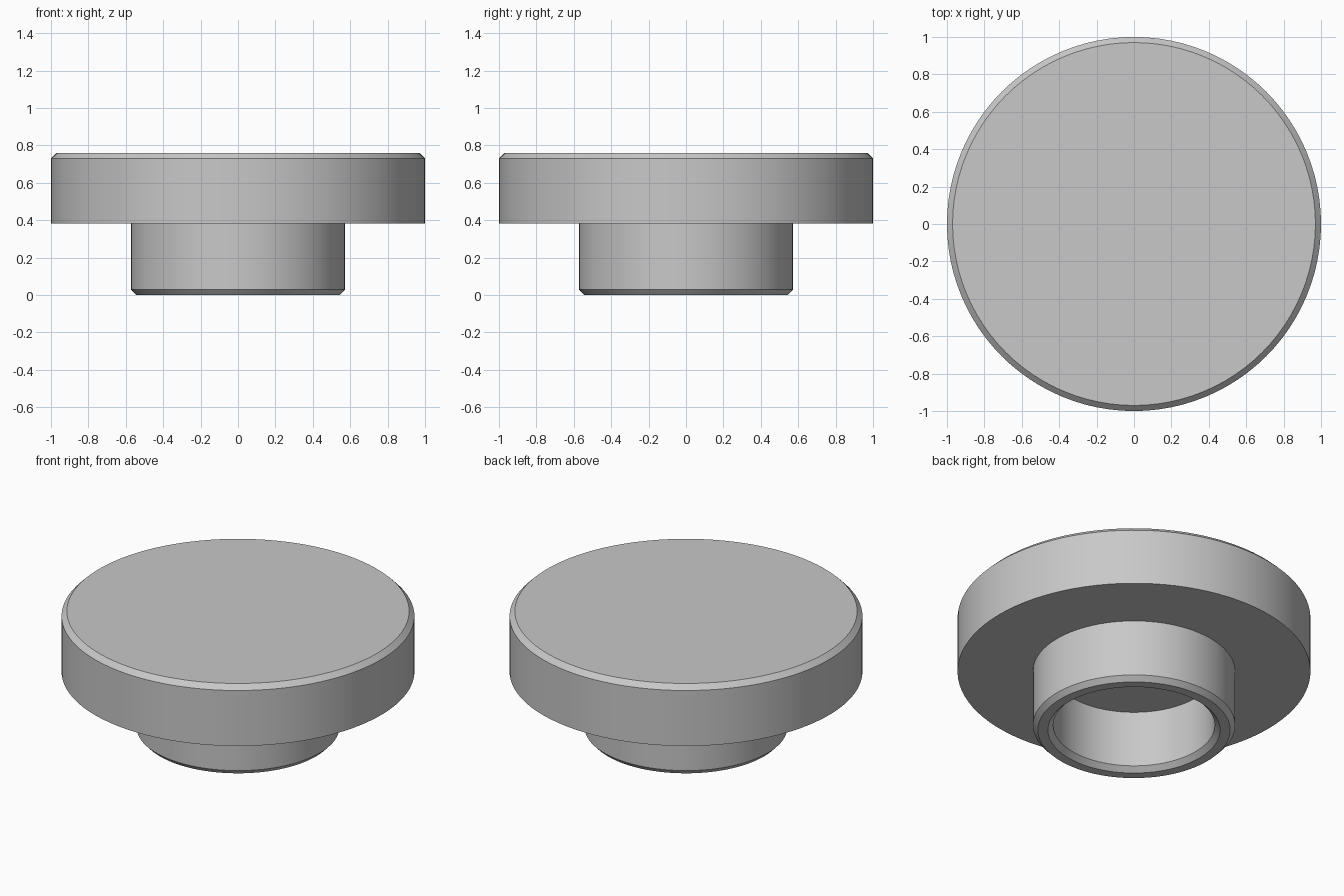
import bpy, bmesh, math

if "Cube" in bpy.data.objects:
    bpy.data.objects.remove(bpy.data.objects["Cube"])

grey = bpy.data.materials.new("plain_grey")
grey.diffuse_color = (0.58, 0.58, 0.58, 1)
grey.use_nodes = True
grey.node_tree.nodes["Principled BSDF"].inputs["Base Color"].default_value = grey.diffuse_color

# Half cross-section (radius, height): cap top, cap wall, stem, hollow bore
profile = [(0, 0.76), (0.97, 0.76), (1.0, 0.73), (1.0, 0.383),
           (0.573, 0.383), (0.573, 0.03), (0.545, 0), (0.488, 0),
           (0.458, 0.03), (0.458, 0.38), (0, 0.38)]

# Spin the section around the z axis
bm = bmesh.new()
verts = [bm.verts.new((r, 0, z)) for r, z in profile]
edges = [bm.edges.new(pair) for pair in zip(verts, verts[1:])]
bmesh.ops.spin(bm, geom=verts + edges, cent=(0, 0, 0), axis=(0, 0, 1),
               angle=math.tau, steps=96, use_merge=True)
bmesh.ops.remove_doubles(bm, verts=bm.verts, dist=1e-4)
bmesh.ops.recalc_face_normals(bm, faces=bm.faces)

mesh = bpy.data.meshes.new("round_knob")
bm.to_mesh(mesh)
bm.free()
mesh.materials.append(grey)
knob = bpy.data.objects.new("round_knob", mesh)
bpy.context.collection.objects.link(knob)

# Smooth round walls with crisp chamfers
bpy.context.view_layer.objects.active = knob
knob.select_set(True)
bpy.ops.object.shade_smooth_by_angle(angle=math.radians(30))
